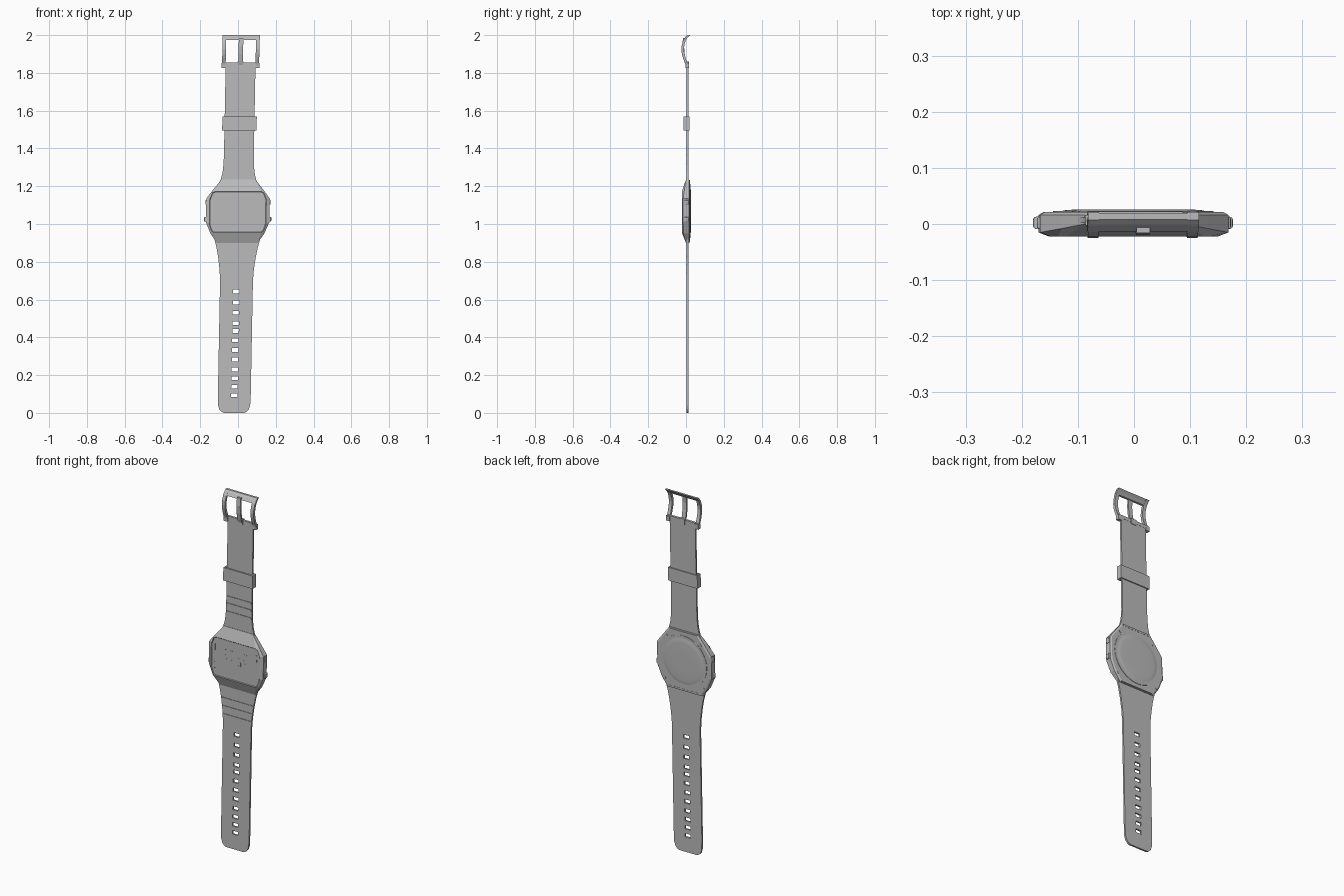
import bpy, bmesh, math
from mathutils import Matrix

cube = bpy.data.objects.get("Cube")
if cube:
    bpy.data.objects.remove(cube, do_unlink=True)

grey = bpy.data.materials.new("plain grey")
grey.use_nodes = True
grey.diffuse_color = (0.5, 0.5, 0.5, 1)
grey.node_tree.nodes["Principled BSDF"].inputs["Base Color"].default_value = (0.5, 0.5, 0.5, 1)

# The whole watch leans very slightly sideways
LEAN = Matrix(((1, 0, 0.019, -0.019 * 1.12), (0, 1, 0, 0), (0, 0, 1, 0), (0, 0, 0, 1)))


def finish(name, bm, smooth=False):
    bmesh.ops.recalc_face_normals(bm, faces=bm.faces)
    bm.transform(LEAN)
    mesh = bpy.data.meshes.new(name)
    bm.to_mesh(mesh)
    bm.free()
    mesh.materials.append(grey)
    ob = bpy.data.objects.new(name, mesh)
    bpy.context.collection.objects.link(ob)
    if smooth:
        bpy.ops.object.select_all(action='DESELECT')
        ob.select_set(True)
        bpy.context.view_layer.objects.active = ob
        bpy.ops.object.shade_smooth_by_angle(angle=math.radians(30))
    return ob


def add_box(bm, x0, x1, y0, y1, z0, z1):
    m = Matrix.Translation(((x0 + x1) / 2, (y0 + y1) / 2, (z0 + z1) / 2))
    m = m @ Matrix.Diagonal((x1 - x0, y1 - y0, z1 - z0, 1))
    return bmesh.ops.create_cube(bm, size=1, matrix=m)["verts"]


def boxes(name, items):
    bm = bmesh.new()
    for b in items:
        add_box(bm, *b)
    return finish(name, bm)


def loft(bm, rings):
    """Skin closed rings and cap both ends; returns the first cap."""
    vs = [[bm.verts.new(p) for p in r] for r in rings]
    n = len(vs[0])
    for a, b in zip(vs, vs[1:]):
        for i in range(n):
            bm.faces.new((a[i], a[(i + 1) % n], b[(i + 1) % n], b[i]))
    bm.faces.new(vs[-1])
    return bm.faces.new(vs[0])


def width_at(profile, z):
    for (z0, w0), (z1, w1) in zip(profile, profile[1:]):
        if z0 <= z <= z1:
            return w0 + (w1 - w0) * (z - z0) / (z1 - z0)
    return profile[-1][1]


def strap(name, profile, holes=()):
    """Flat band in three columns; the middle cells at holes stay open."""
    rows = sorted({z for z, w in profile} | {h + s for h in holes for s in (-0.01, 0.01)})
    bm = bmesh.new()
    grid = [[bm.verts.new((x, 0.002, z)) for x in (-width_at(profile, z), -0.017, 0.017, width_at(profile, z))]
            for z in rows]
    for a, b, z0, z1 in zip(grid, grid[1:], rows, rows[1:]):
        for c in range(3):
            if c == 1 and any(abs((z0 + z1) / 2 - h) < 0.009 for h in holes):
                continue
            bm.faces.new((a[c], a[c + 1], b[c + 1], b[c]))
    flat = list(bm.faces)
    ext = bmesh.ops.extrude_face_region(bm, geom=flat, use_keep_orig=True)["geom"]
    bmesh.ops.translate(bm, verts=[v for v in ext if isinstance(v, bmesh.types.BMVert)], vec=(0, 0.010, 0))
    finish(name, bm)


# Straps
lower = [(0, 0.055), (0.006, 0.067), (0.018, 0.078), (0.04, 0.085), (0.1, 0.087), (0.7, 0.087),
         (0.76, 0.091), (0.82, 0.099), (0.87, 0.108), (0.92, 0.121), (0.96, 0.138)]
upper = [(1.17, 0.13), (1.20, 0.112), (1.235, 0.094), (1.27, 0.085), (1.32, 0.080), (1.4, 0.079), (1.85, 0.079)]
holes = (0.643, 0.585, 0.53, 0.474, 0.434, 0.384, 0.333, 0.283, 0.23, 0.183, 0.138, 0.093)
strap("lower_strap", lower, holes)
strap("upper_strap", upper)

# Cross ridges on the strap fronts
for name, profile, zs in (("upper_ridges", upper, (1.32, 1.365, 1.405)), ("lower_ridges", lower, (0.74, 0.785, 0.83))):
    boxes(name, [(-width_at(profile, z) + 0.002, width_at(profile, z) - 0.002, -0.001, 0.004, z - 0.004, z + 0.004)
                 for z in zs])

# Case: half outlines as (x, y, z), mirrored into rings
front = [(0.122, -0.022, 1.172), (0.136, -0.022, 1.165), (0.150, -0.022, 1.13),
         (0.150, -0.022, 1.0), (0.138, -0.022, 0.965), (0.125, -0.022, 0.955)]
rim = [(0.090, 0.0, 1.235), (0.130, -0.008, 1.185), (0.168, -0.015, 1.135),
       (0.168, -0.015, 1.01), (0.143, -0.013, 0.95), (0.108, 0.0, 0.90)]


def ring(half):
    return half + [(-x, y, z) for x, y, z in reversed(half)]


def back(y, s):
    return [(x * s, y, 1.068 + (z - 1.068) * s) for x, _, z in rim]


bm = bmesh.new()
face = loft(bm, [ring(front), ring(rim), ring(back(0.016, 1)), ring(back(0.021, 0.95))])
# Recessed display
bmesh.ops.inset_region(bm, faces=[face], thickness=0.012)
bmesh.ops.inset_region(bm, faces=[face], thickness=0.003)
bmesh.ops.translate(bm, verts=face.verts[:], vec=(0, 0.003, 0))
finish("case", bm)

# Corner slots and display segments
marks = [(s * 0.129 - 0.002, s * 0.129 + 0.002, -0.021, -0.018, z - 0.018, z + 0.018)
         for s in (-1, 1) for z in (1.015, 1.115)]
for x in (-0.065, -0.03, 0.015, 0.05):
    marks += [(x, x + 0.014, -0.020, -0.018, z - 0.0015, z + 0.0015) for z in (1.045, 1.065, 1.085)]
    marks += [(x + 0.014, x + 0.017, -0.020, -0.018, 1.047, 1.063)]
marks += [(x, x + 0.018, -0.020, -0.018, 1.115, 1.118) for x in (-0.08, -0.04, 0.05)]
boxes("display_segments", marks)

# Round back cover with a low dome
bm = bmesh.new()
N = 48
loft(bm, [[(r * math.cos(2 * math.pi * i / N), y, 1.068 + r * math.sin(2 * math.pi * i / N)) for i in range(N)]
          for r, y in ((0.143, 0.018), (0.143, 0.023), (0.136, 0.0235), (0.130, 0.0225),
                       (0.122, 0.0245), (0.105, 0.0258), (0.05, 0.026))])
finish("back_cover", bm, True)

# Back lug bars and screws
boxes("lug_bars", [(-0.085, 0.085, 0.012, 0.022, 1.222, 1.232), (-0.1, 0.1, 0.012, 0.022, 0.903, 0.913)])
bm = bmesh.new()
for s in (-1, 1):
    for x, z in ((0.105, 1.185), (0.12, 0.945)):
        bmesh.ops.create_cone(bm, cap_ends=True, segments=12, radius1=0.007, radius2=0.007, depth=0.005,
                              matrix=Matrix.Translation((s * x, 0.0205, z)) @ Matrix.Rotation(math.pi / 2, 4, 'X'))
finish("back_screws", bm, True)

# Side buttons
for side, s in (("left", 1), ("right", -1)):
    for label, z, reach in (("upper", 1.115, 0.173), ("lower", 1.025, 0.178)):
        bm = bmesh.new()
        vs = add_box(bm, s * 0.15, s * reach, -0.009, 0.013, z - 0.013, z + 0.013)
        tip = [e for e in bm.edges if all(abs(v.co.x) > 0.16 for v in e.verts)]
        bmesh.ops.bevel(bm, geom=tip, offset=0.006, segments=3, profile=0.5, affect='EDGES')
        finish(side + "_" + label + "_button", bm, True)

# Keeper loop: hollow band around the strap
W = 0.091
boxes("keeper_loop", [(-W, W, -0.012, -0.004, 1.495, 1.568), (-W, W, 0.013, 0.019, 1.495, 1.568),
                      (-W, -W + 0.009, -0.012, 0.019, 1.495, 1.568), (W - 0.009, W, -0.012, 0.019, 1.495, 1.568)])


# Buckle: bowed side bars joined by cross bars
def ribbon(bm, x0, x1, path, t):
    loft(bm, [[(x0, y - t, z), (x1, y - t, z), (x1, y + t, z), (x0, y + t, z)] for y, z in path])


bow = [(0.006, 1.83), (0.002, 1.85), (-0.008, 1.875), (-0.015, 1.90), (-0.018, 1.925),
       (-0.015, 1.95), (-0.007, 1.975), (0.004, 1.99), (0.014, 2.0)]
bm = bmesh.new()
for s in (-1, 1):
    a, b = sorted((s * 0.079, s * 0.098))
    ribbon(bm, a, b, bow, 0.007)
    a, b = sorted((s * 0.076, s * 0.1))
    add_box(bm, a, b, -0.003, 0.016, 1.825, 1.852)
ribbon(bm, -0.099, 0.099, bow[6:], 0.006)
add_box(bm, -0.09, 0.09, 0.0, 0.013, 1.838, 1.856)
finish("buckle_frame", bm)

# Buckle prong with its hinge
bm = bmesh.new()
ribbon(bm, -0.012, 0.012, [(0.004, 1.835), (-0.004, 1.86), (-0.012, 1.90), (-0.015, 1.94), (-0.011, 1.985)], 0.005)
add_box(bm, -0.016, 0.016, -0.003, 0.015, 1.83, 1.86)
finish("buckle_prong", bm)
